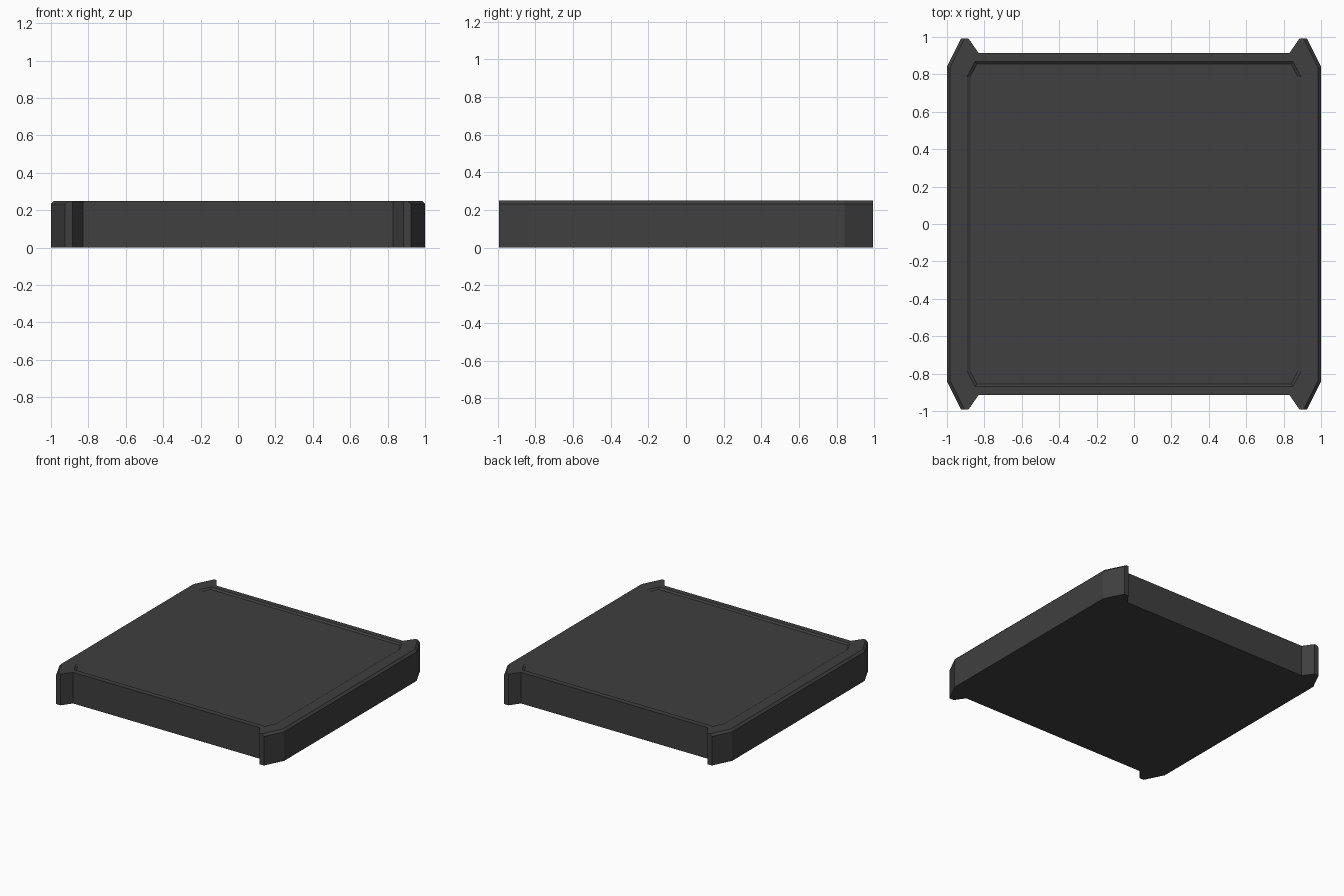
import bpy, bmesh

if "Cube" in bpy.data.objects:
    bpy.data.objects.remove(bpy.data.objects["Cube"])

H = 0.25


def mirrored(quadrant):
    """Closed outline from the points of the +x +y quadrant, running from +x to +y."""
    right = [(x, -y) for x, y in reversed(quadrant)] + quadrant
    return right + [(-x, y) for x, y in reversed(right)]


def new_object(name, bm):
    bmesh.ops.recalc_face_normals(bm, faces=bm.faces[:])
    mesh = bpy.data.meshes.new(name)
    bm.to_mesh(mesh)
    bm.free()
    obj = bpy.data.objects.new(name, mesh)
    bpy.context.collection.objects.link(obj)
    return obj


def loft(sections):
    """Capped solid through outlines given as (outline, z)."""
    bm = bmesh.new()
    rings = [[bm.verts.new((x, y, z)) for x, y in pts] for pts, z in sections]
    bm.faces.new(rings[0])
    bm.faces.new(rings[-1])
    for a, b in zip(rings, rings[1:]):
        for i in range(len(a)):
            j = (i + 1) % len(a)
            bm.faces.new((a[i], a[j], b[j], b[i]))
    return bm


# Slab with pointed corner horns
outline = mirrored([(1.0, 0.842), (0.925, 0.992), (0.885, 0.992), (0.83, 0.913)])
bm = loft([(outline, 0), (outline, H)])

# Small chamfer along the outer side edges of the top
side_edges = [e for e in bm.edges
              if all(v.co.z > H - 0.001 and abs(v.co.x) > 0.92 for v in e.verts)]
bmesh.ops.bevel(bm, geom=side_edges, offset=0.017, offset_type='OFFSET',
                segments=1, affect='EDGES')
slab = new_object("tile_slab", bm)

# Shallow panel recess with a sloped wall and clipped corners
inner = [(0.875, 0.79), (0.84, 0.855)]
outer = [(0.893, 0.785), (0.85, 0.87)]
above = [(2 * o[0] - i[0], 2 * o[1] - i[1]) for i, o in zip(inner, outer)]
depth = 0.011
cutter = new_object("recess_cutter", loft([
    (mirrored(inner), H - depth), (mirrored(outer), H), (mirrored(above), H + depth)]))
cutter.hide_render = True

mod = slab.modifiers.new("recess", 'BOOLEAN')
mod.operation = 'DIFFERENCE'
mod.solver = 'EXACT'
mod.object = cutter
bpy.context.view_layer.objects.active = slab
slab.select_set(True)
bpy.ops.object.modifier_apply(modifier=mod.name)
bpy.data.objects.remove(cutter)

# Dark grey finish
mat = bpy.data.materials.new("dark_grey")
mat.diffuse_color = (0.05, 0.05, 0.05, 1)
mat.use_nodes = True
mat.node_tree.nodes["Principled BSDF"].inputs["Base Color"].default_value = mat.diffuse_color
slab.data.materials.clear()
slab.data.materials.append(mat)
